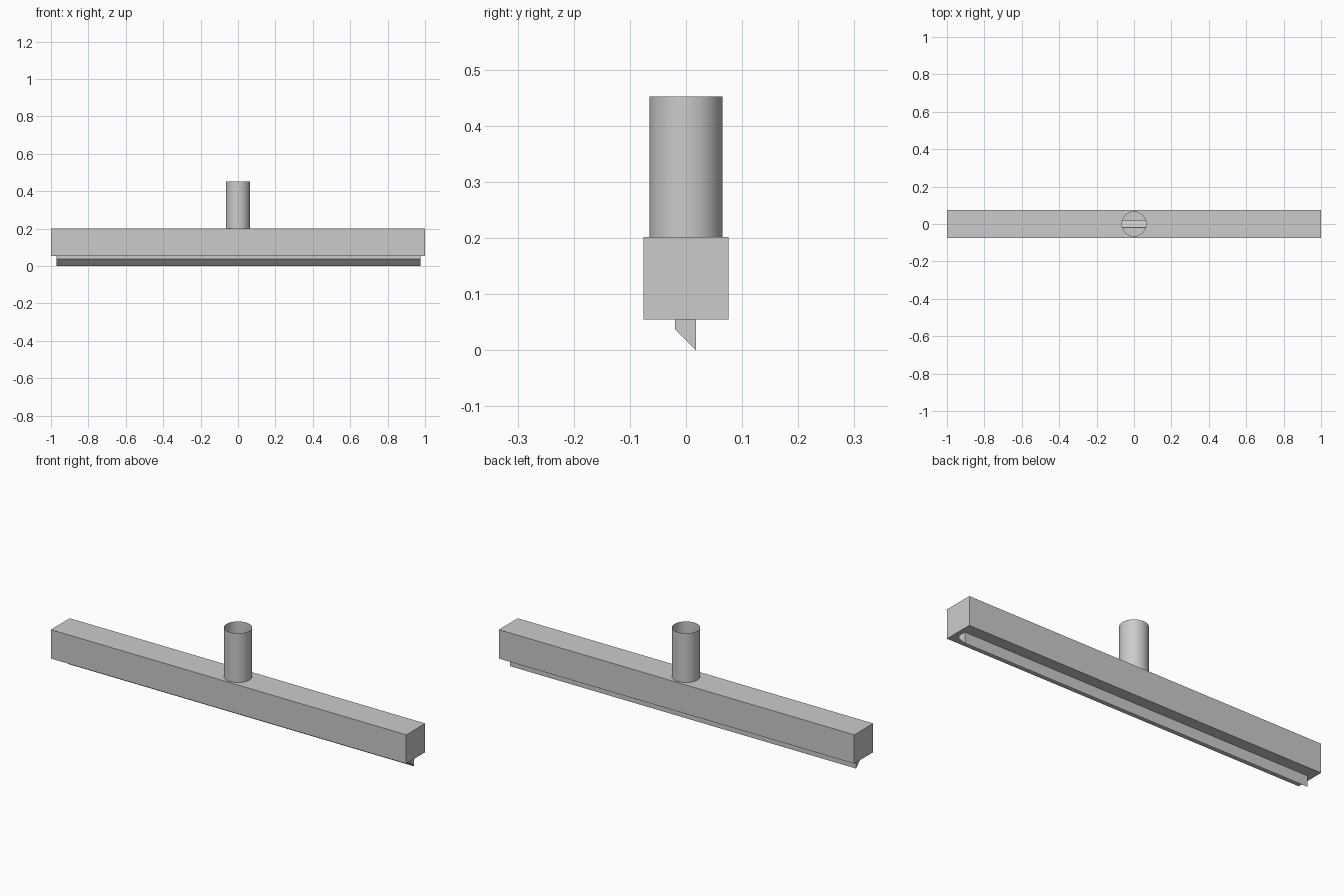
import bpy
import bmesh
from math import cos, sin, tau

cube = bpy.data.objects.get("Cube")
if cube:
    bpy.data.objects.remove(cube, do_unlink=True)

# Main dimensions
BODY_X, BODY_Y = 1.0, 0.076
BODY_LOW, BODY_TOP = 0.055, 0.202
TUBE_R, TUBE_TOP, SIDES = 0.065, 0.452, 64
LIP_LEFT, LIP_RIGHT = 0.977, -0.97
LIP_FRONT, LIP_BACK, LIP_Z = -0.02, 0.018, 0.038

grey = bpy.data.materials.new("plain_grey")
grey.use_nodes = True
colour = (0.6, 0.6, 0.6, 1)
grey.diffuse_color = colour
grey.node_tree.nodes["Principled BSDF"].inputs["Base Color"].default_value = colour


def loop(bm, points):
    """Closed ring of edges through the points."""
    verts = [bm.verts.new(p) for p in points]
    edges = [bm.edges.new((v, verts[(i + 1) % len(verts)])) for i, v in enumerate(verts)]
    return verts, edges


def walls(bm, low, high):
    """Quads joining two rings of equal length."""
    n = len(low)
    for i in range(n):
        j = (i + 1) % n
        bm.faces.new((low[i], low[j], high[j], high[i]))


def rectangle(x0, x1, y0, y1, z):
    return [(x0, y0, z), (x1, y0, z), (x1, y1, z), (x0, y1, z)]


def circle(z):
    return [(TUBE_R * cos(tau * i / SIDES), TUBE_R * sin(tau * i / SIDES), z)
            for i in range(SIDES)]


def finish(bm, name):
    bmesh.ops.recalc_face_normals(bm, faces=bm.faces[:])
    mesh = bpy.data.meshes.new(name)
    bm.to_mesh(mesh)
    bm.free()
    mesh.materials.append(grey)
    obj = bpy.data.objects.new(name, mesh)
    bpy.context.collection.objects.link(obj)
    return obj


# Hollow box body, with a round inlet on top and a long slot underneath
bm = bmesh.new()
low, low_edges = loop(bm, rectangle(-BODY_X, BODY_X, -BODY_Y, BODY_Y, BODY_LOW))
high, high_edges = loop(bm, rectangle(-BODY_X, BODY_X, -BODY_Y, BODY_Y, BODY_TOP))
inlet_edges = loop(bm, circle(BODY_TOP))[1]
slot_edges = loop(bm, rectangle(LIP_RIGHT, LIP_LEFT, LIP_FRONT, LIP_BACK, BODY_LOW))[1]
bmesh.ops.triangle_fill(bm, edges=high_edges + inlet_edges, use_beauty=True, normal=(0, 0, 1))
bmesh.ops.triangle_fill(bm, edges=low_edges + slot_edges, use_beauty=True, normal=(0, 0, -1))
walls(bm, low, high)
finish(bm, "hollow_body")

# Open thin-walled tube
bm = bmesh.new()
walls(bm, loop(bm, circle(BODY_TOP))[0], loop(bm, circle(TUBE_TOP))[0])
tube = finish(bm, "inlet_tube")
for poly in tube.data.polygons:
    poly.use_smooth = True

# Slanted lip under the slot: open above, bevelled below
bm = bmesh.new()
top = loop(bm, rectangle(LIP_RIGHT, LIP_LEFT, LIP_FRONT, LIP_BACK, BODY_LOW))[0]
bottom = loop(bm, [(x, y, LIP_Z if y < 0 else 0)
                   for x, y, z in rectangle(LIP_RIGHT, LIP_LEFT, LIP_FRONT, LIP_BACK, 0)])[0]
walls(bm, bottom, top)
bm.faces.new(bottom)
finish(bm, "slanted_lip")
